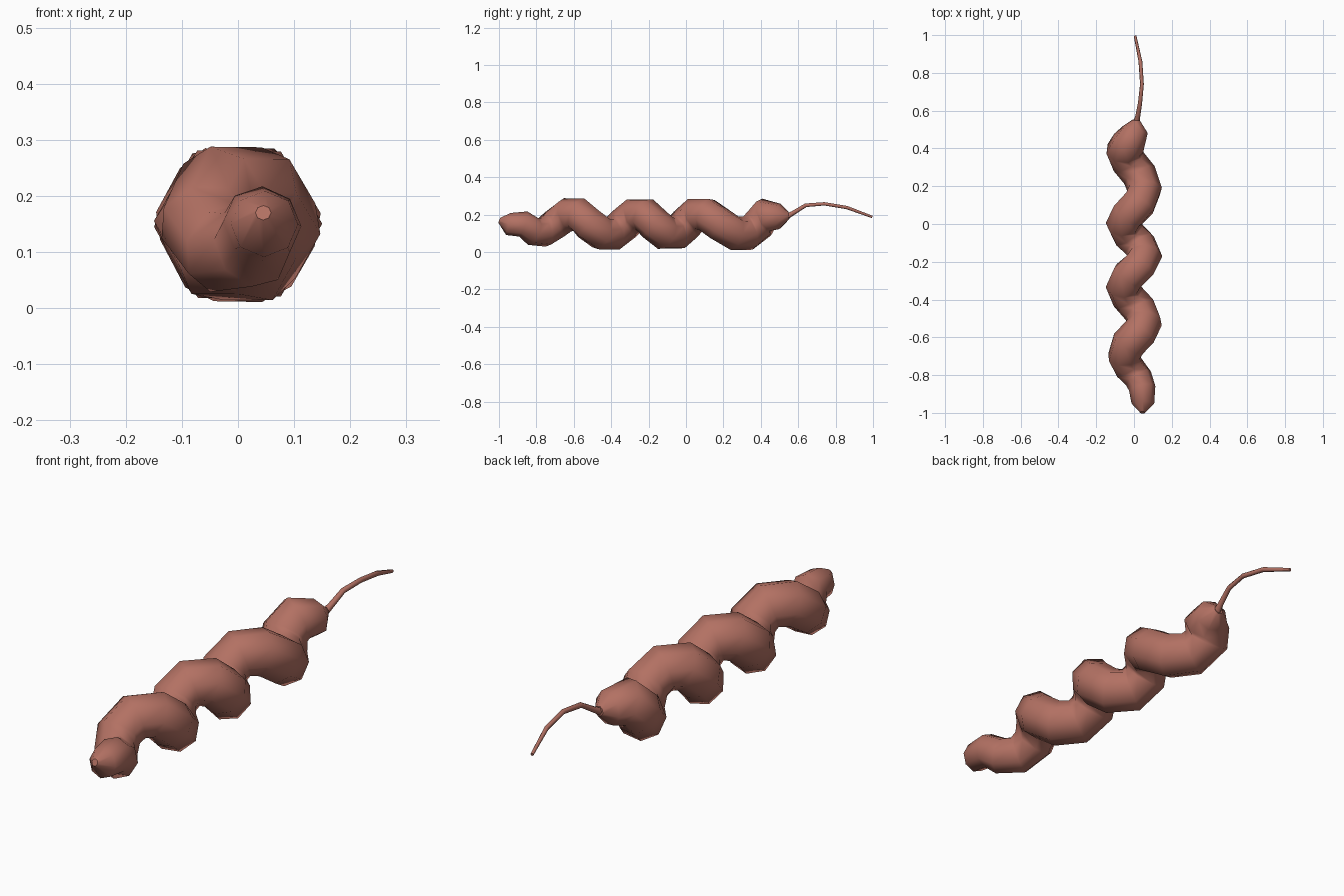
import bpy, math

if "Cube" in bpy.data.objects:
    bpy.data.objects.remove(bpy.data.objects["Cube"])

skin = bpy.data.materials.new("dusty pink skin")
skin.diffuse_color = (0.45, 0.165, 0.125, 1)
skin.use_nodes = True
skin.node_tree.nodes["Principled BSDF"].inputs["Base Color"].default_value = skin.diffuse_color


def tube(name, points, resolution):
    """Sweep a round section along (x, y, z, radius) points."""
    curve = bpy.data.curves.new(name, 'CURVE')
    curve.dimensions = '3D'
    curve.bevel_depth = 1.0
    curve.bevel_resolution = resolution
    curve.use_fill_caps = True
    spline = curve.splines.new('POLY')
    spline.points.add(len(points) - 1)
    for p, (x, y, z, r) in zip(spline.points, points):
        p.co = (x, y, z, 1)
        p.radius = r
    obj = bpy.data.objects.new(name, curve)
    bpy.context.collection.objects.link(obj)
    bpy.ops.object.select_all(action='DESELECT')
    obj.select_set(True)
    bpy.context.view_layer.objects.active = obj
    bpy.ops.object.convert(target='MESH')
    obj = bpy.context.object
    obj.data.materials.clear()
    obj.data.materials.append(skin)
    bpy.ops.object.shade_smooth_by_angle(angle=math.radians(65))
    return obj


# y position at every quarter turn of the corkscrew: right, bottom, left, top
quarters = [-0.87, -0.79, -0.70, -0.60, -0.52, -0.42, -0.33, -0.245, -0.17,
            -0.08, 0.0, 0.075, 0.18, 0.30, 0.39, 0.445]
# Blunt head
body = [(0.045, -0.998, 0.17, 0.014), (0.047, -0.95, 0.15, 0.06)]
steps = 6
count = (len(quarters) - 1) * steps // 4
for i in range(count + 1):
    t = i / steps * 4
    k = min(int(t), len(quarters) - 2)
    y = quarters[k] + (quarters[k + 1] - quarters[k]) * (t - k)
    a = math.pi / 2 * (t + 1)
    grow = min(1, 0.76 + 0.24 * i / 4)
    R = 0.057 * grow
    body.append((R * math.sin(a), y, 0.150 + R * math.cos(a), 0.093 * grow))
# Rounded rear end
body += [(0.007, 0.50, 0.19, 0.070), (0.012, 0.55, 0.195, 0.02)]
tube("twisted_body", body, 2)

# Thin whip tail arching backwards
tail = [(0.008, 0.52, 0.18, 0.02), (0.02, 0.57, 0.207, 0.013), (0.032, 0.64, 0.25, 0.011),
        (0.042, 0.74, 0.258, 0.010), (0.034, 0.86, 0.238, 0.010), (0.006, 0.995, 0.188, 0.007)]
tube("thin_tail", tail, 1)
